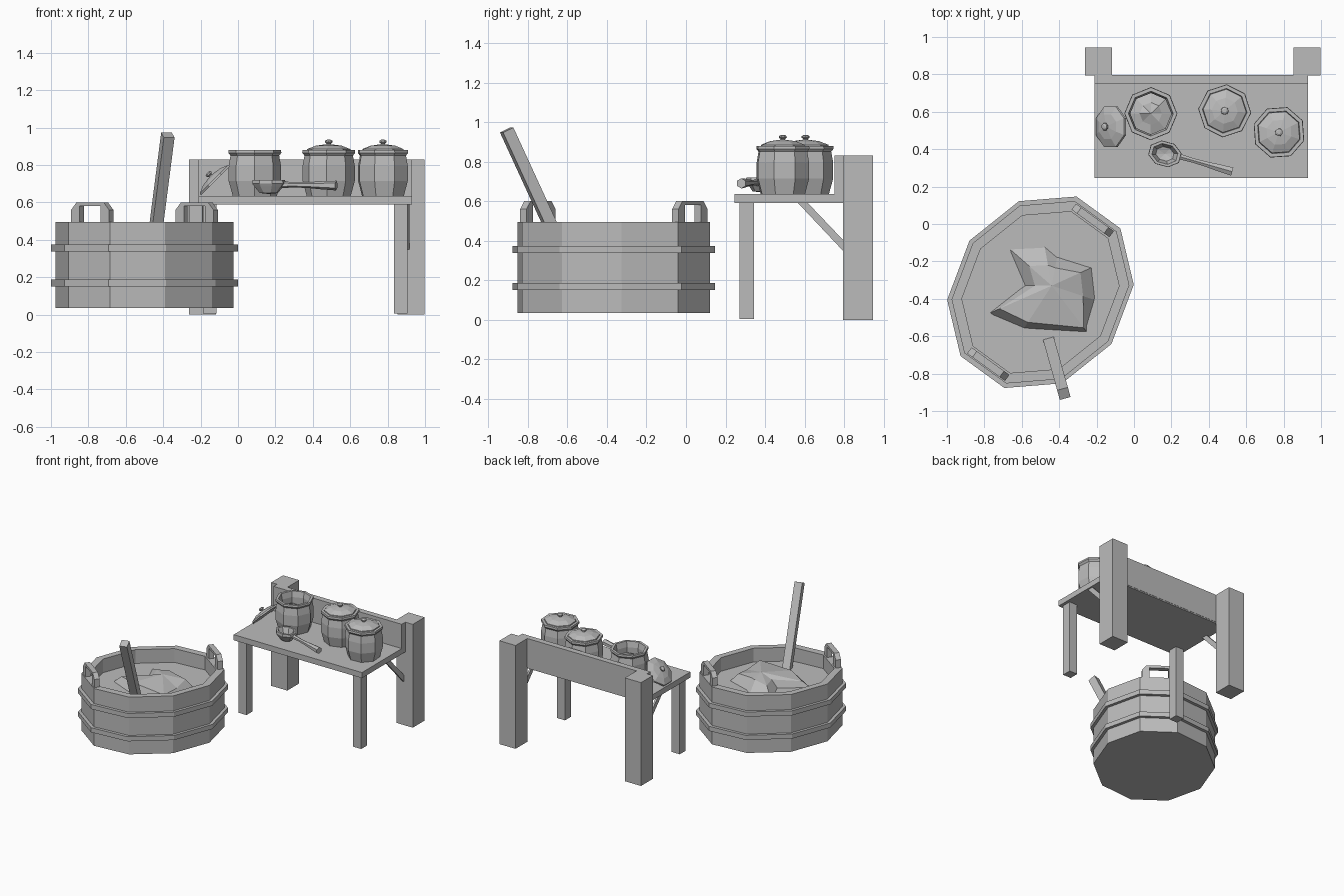
import bpy, bmesh, random
from math import sin, cos, pi, radians
from mathutils import Matrix, Vector

random.seed(3)
cube = bpy.data.objects.get("Cube")
if cube:
    bpy.data.objects.remove(cube, do_unlink=True)

grey = bpy.data.materials.new("plain_grey")
grey.use_nodes = True
grey.diffuse_color = (0.5, 0.5, 0.5, 1)
grey.node_tree.nodes["Principled BSDF"].inputs["Base Color"].default_value = grey.diffuse_color


def finish(name, bm, matrix=Matrix()):
    bmesh.ops.remove_doubles(bm, verts=bm.verts, dist=0.0005)
    bmesh.ops.recalc_face_normals(bm, faces=bm.faces)
    mesh = bpy.data.meshes.new(name)
    bm.to_mesh(mesh)
    bm.free()
    mesh.materials.append(grey)
    obj = bpy.data.objects.new(name, mesh)
    obj.matrix_world = matrix
    bpy.context.collection.objects.link(obj)
    return obj


def place(x, y, z=0, turn=0):
    return Matrix.Translation((x, y, z)) @ Matrix.Rotation(radians(turn), 4, 'Z')


def box(name, x, y, z):
    """Box given by its (low, high) range on each axis."""
    bm = bmesh.new()
    for v in bmesh.ops.create_cube(bm, size=1)["verts"]:
        v.co = [r[0] if c < 0 else r[1] for c, r in zip(v.co, (x, y, z))]
    return finish(name, bm)


def lathe(name, profile, matrix, sides=8, sx=1, sy=1, loop=False, jitter=0):
    """Faceted solid from (radius, height) points."""
    bm = bmesh.new()
    rings = []
    for r, z in profile:
        ring = []
        for i in range(sides):
            a = (i + 0.5) * 2 * pi / sides
            lift = random.uniform(-jitter, jitter) if r else 0
            ring.append(bm.verts.new((r * sx * cos(a), r * sy * sin(a), z + lift)))
        rings.append(ring)
    pairs = list(zip(rings, rings[1:]))
    if loop:
        pairs.append((rings[-1], rings[0]))
    for low, high in pairs:
        for i in range(sides):
            j = (i + 1) % sides
            bm.faces.new((low[i], low[j], high[j], high[i]))
    return finish(name, bm, matrix)


def prism(name, outline, depth, matrix):
    """Outline in the local x-z plane, given thickness along y."""
    bm = bmesh.new()
    face = bm.faces.new([bm.verts.new((x, -depth / 2, z)) for x, z in outline])
    new = bmesh.ops.extrude_face_region(bm, geom=[face])["geom"]
    for v in new:
        if isinstance(v, bmesh.types.BMVert):
            v.co.y += depth
    return finish(name, bm, matrix)


def beam(name, start, end, radii, sides=4):
    """Tapering bar between two points."""
    start, end = Vector(start), Vector(end)
    axis = end - start
    n = axis.length
    turn = axis.to_track_quat('Z', 'Y').to_matrix().to_4x4()
    profile = [(0, 0)] + [(r, n * i / (len(radii) - 1)) for i, r in enumerate(radii)] + [(0, n)]
    return lathe(name, profile, Matrix.Translation(start) @ turn, sides)


# Oval washtub, hoops and grips
tub = place(-0.5, -0.365, 0, 54)
LONG, SHORT, LEVEL = 0.528, 0.447, 0.385
lathe("tub", [(0, 0.035), (1, 0.035), (1, 0.495), (0.885, 0.495), (0.885, LEVEL), (0, LEVEL)],
      tub, 10, LONG, SHORT)
for name, z in (("lower_hoop", 0.15), ("upper_hoop", 0.337)):
    lathe(name, [(0.98, z), (1.05, z), (1.05, z + 0.037), (0.98, z + 0.037)],
          tub, 10, LONG, SHORT, loop=True)
half = [(0.07, 0.48), (0.125, 0.48), (0.125, 0.56), (0.09, 0.6)]
grip = half + [(-x, z) for x, z in reversed(half)] + [(-0.07, 0.58), (0.07, 0.58)]
for name, side in (("back_grip", 1), ("front_grip", -1)):
    spot = tub @ Matrix.Translation((side * 0.475, 0, 0)) @ Matrix.Rotation(pi / 2, 4, 'Z')
    prism(name, grip, 0.04, spot)

# Heap of cloth: edge point, how far the shoulder moves inward, shoulder height
heap = [(-0.78, -0.48, 0.18, 0.43), (-0.59, -0.56, 0.15, 0.45), (-0.25, -0.58, 0.1, 0.44),
        (-0.2, -0.41, 0.3, 0.43), (-0.22, -0.23, 0.3, 0.45), (-0.41, -0.17, 0.4, 0.46),
        (-0.48, -0.11, 0.5, 0.46), (-0.68, -0.12, 0.5, 0.44), (-0.59, -0.33, 0.4, 0.44)]
bm = bmesh.new()
peak = Vector((-0.44, -0.33, 0.475))
edge = [bm.verts.new((x, y, LEVEL - 0.01)) for x, y, t, z in heap]
shoulder = [bm.verts.new((x + (peak.x - x) * t, y + (peak.y - y) * t, z)) for x, y, t, z in heap]
top = bm.verts.new(peak)
for i in range(len(heap)):
    j = (i + 1) % len(heap)
    bm.faces.new((edge[i], edge[j], shoulder[j], shoulder[i]))
    bm.faces.new((shoulder[i], shoulder[j], top))
finish("cloth_heap", bm)

beam("stirring_stick", (-0.46, -0.604, 0.3), (-0.375, -0.907, 0.96), (0.042, 0.042))

# Table, posts, legs and braces
box("table_top", (-0.21, 0.93), (0.245, 0.795), (0.59, 0.635))
box("back_board", (-0.21, 0.93), (0.75, 0.797), (0.6, 0.83))
brace = [(0.565, 0.592), (0.615, 0.592), (0.798, 0.4), (0.798, 0.345)]
for side, post, leg, plate in (("right", -0.19, -0.15, -0.185), ("left", 0.925, 0.87, 0.91)):
    box(side + "_post", (post - 0.072, post + 0.072), (0.795, 0.945), (0, 0.83))
    box(side + "_leg", (leg - 0.036, leg + 0.036), (0.27, 0.345), (0.005, 0.592))
    prism(side + "_brace", brace, 0.014, place(plate, 0, 0, 90))

# Jars with knobbed lids
jar = [(0, 0), (0.118, 0), (0.14, 0.08), (0.14, 0.16), (0.13, 0.215), (0.142, 0.23),
       (0.14, 0.245), (0.12, 0.245), (0.11, 0.2), (0.115, 0.05), (0, 0.05)]
lid = [(0, 0), (0.118, 0), (0.116, 0.012), (0.07, 0.03), (0.012, 0.038), (0.012, 0.042),
       (0.021, 0.048), (0.02, 0.056), (0.01, 0.062), (0, 0.062)]
TABLE = 0.635
for name, x, y, turn in (("open", 0.09, 0.59, 22), ("middle", 0.485, 0.605, 18), ("left", 0.775, 0.49, 4)):
    spot = place(x, y, TABLE, turn)
    lathe(name + "_jar", jar, spot)
    if name == "open":
        lathe("jar_contents", [(0.113, 0.14), (0.06, 0.17), (0, 0.185)], spot, jitter=0.02)
        lean = place(-0.12, 0.52, 0.715) @ Matrix.Rotation(radians(-45), 4, 'Y')
        lathe("leaning_lid", lid, lean)
    else:
        lathe(name + "_lid", lid, spot @ Matrix.Translation((0, 0, 0.238)))

# Ladle lying on the table
lathe("ladle_bowl", [(0, 0.01), (0.05, 0.015), (0.08, 0.05), (0.092, 0.065), (0.09, 0.085),
                     (0.072, 0.085), (0.05, 0.035), (0, 0.025)],
      place(0.165, 0.375, TABLE, -15), sy=0.76)
beam("ladle_handle", (0.235, 0.363, 0.695), (0.525, 0.28, 0.69), (0.018, 0.014, 0.016, 0.022, 0.026), 6)
